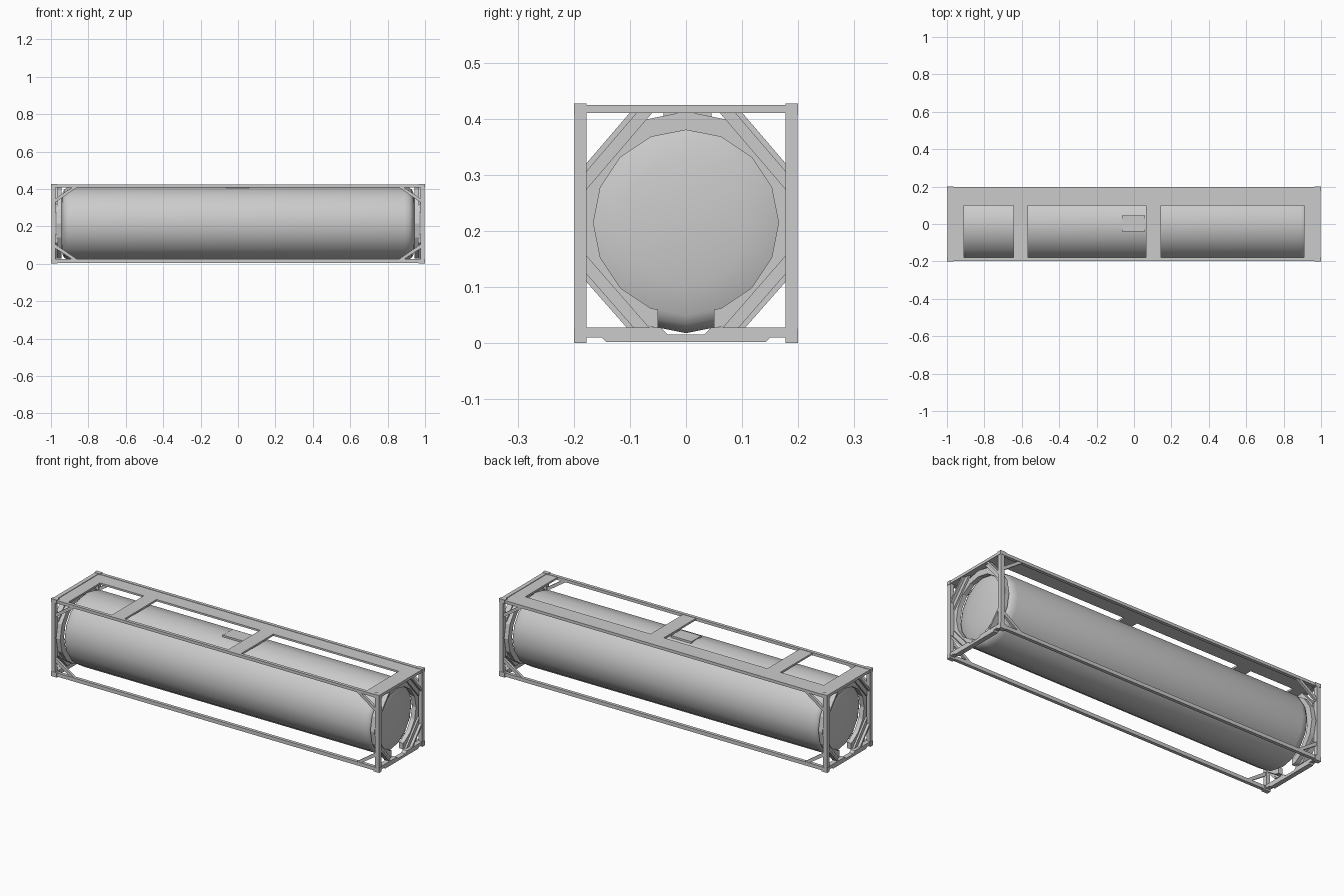
import bpy, bmesh
from math import sin, cos, pi

if "Cube" in bpy.data.objects:
    bpy.data.objects.remove(bpy.data.objects["Cube"])

CZ = 0.215          # height of the tank axis
SIDES = 16


def prism(name, pts, axis, lo, hi, mirror=""):
    """Extrude a 2D outline along an axis; X: (y,z), Y: (x,z), Z: (x,y)."""
    def place(p, t):
        return {"X": (t, p[0], p[1]), "Y": (p[0], t, p[1]), "Z": (p[0], p[1], t)}[axis]
    bm = bmesh.new()
    a = [bm.verts.new(place(p, lo)) for p in pts]
    b = [bm.verts.new(place(p, hi)) for p in pts]
    bm.faces.new(a)
    bm.faces.new(b)
    n = len(pts)
    for i in range(n):
        j = (i + 1) % n
        bm.faces.new((a[i], a[j], b[j], b[i]))
    return finish(name, bm, mirror)


def finish(name, bm, mirror=""):
    bmesh.ops.recalc_face_normals(bm, faces=bm.faces)
    me = bpy.data.meshes.new(name)
    bm.to_mesh(me)
    bm.free()
    ob = bpy.data.objects.new(name, me)
    bpy.context.collection.objects.link(ob)
    if mirror:
        m = ob.modifiers.new("Mirror", "MIRROR")
        m.use_axis = ("X" in mirror, "Y" in mirror, False)
        m.use_mirror_merge = False
    return ob


def box(name, x0, x1, y0, y1, z0, z1, mirror=""):
    return prism(name, [(x0, y0), (x1, y0), (x1, y1), (x0, y1)], "Z", z0, z1, mirror)


# Tank: lathed profile with rounded shoulders and shallow domed ends
half = [(0.89, 0.197), (0.915, 0.192), (0.93, 0.181), (0.938, 0.165),
        (0.948, 0.11), (0.953, 0.055)]
profile = [(-x, r) for x, r in reversed(half)] + half
bm = bmesh.new()
rings = [[bm.verts.new((x, r * cos(2 * pi * k / SIDES), CZ + r * sin(2 * pi * k / SIDES)))
          for k in range(SIDES)] for x, r in profile]
for r0, r1 in zip(rings, rings[1:]):
    for k in range(SIDES):
        j = (k + 1) % SIDES
        bm.faces.new((r0[k], r0[j], r1[j], r1[k]))
for ring, x in ((rings[0], -0.955), (rings[-1], 0.955)):
    tip = bm.verts.new((x, 0, CZ))
    for k in range(SIDES):
        bm.faces.new((ring[k], ring[(k + 1) % SIDES], tip))
tank = finish("tank", bm)
bpy.context.view_layer.objects.active = tank
tank.select_set(True)
bpy.ops.object.shade_smooth_by_angle(angle=0.7)

# Skirt rings holding the tank ends, open at the bottom for the outlet
angles = [-pi / 2 + 2 * pi * k / SIDES for k in range(1, SIDES)]


def arc(r):
    drop = CZ - r + 0.05 * (1 - cos(2 * pi / SIDES)) / sin(2 * pi / SIDES)
    return [(0.05, drop)] + [(r * cos(a), CZ + r * sin(a)) for a in angles] + [(-0.05, drop)]


prism("skirt_ring", arc(0.165) + arc(0.198)[::-1], "X", 0.945, 0.97, "X")

# Corner posts and corner fittings
box("corner_post", 0.975, 0.998, 0.177, 0.199, 0.0, 0.425, "XY")
for nm, z0, z1 in (("bottom_fitting", 0.0, 0.026), ("top_fitting", 0.407, 0.427)):
    box(nm, 0.965, 1.0, 0.177, 0.2, z0, z1, "XY")

# End rails: plain at the top, notched and chamfered at the bottom
box("top_end_rail", 0.975, 0.998, -0.177, 0.177, 0.41, 0.425, "X")
right = [(0.142, 0.002), (0.15, 0.01), (0.177, 0.01), (0.177, 0.028), (0.045, 0.028), (0.033, 0.016)]
prism("bottom_end_rail", right + [(-y, z) for y, z in reversed(right)], "X", 0.972, 0.998, "X")

# Long side rails
box("bottom_side_rail", -0.97, 0.97, 0.18, 0.198, 0.005, 0.025, "Y")
box("top_side_rail", -0.97, 0.97, 0.18, 0.198, 0.408, 0.424, "Y")

# Diagonal end braces: deep outer flange and wide recessed web
for nm, a, b, x0, x1 in (("flange", 0.0, 0.015, 0.965, 0.995), ("web", 0.015, 0.047, 0.968, 0.98)):
    k = 0.077 / 0.09
    prism("upper_end_brace_" + nm,
          [(0.178, 0.32 - a), (0.1 - a * k, 0.411), (0.1 - b * k, 0.411), (0.178, 0.32 - b)],
          "X", x0, x1, "XY")
    prism("lower_end_brace_" + nm,
          [(0.178, 0.11 + a), (0.105 - a * k, 0.027), (0.105 - b * k, 0.027), (0.178, 0.11 + b)],
          "X", x0, x1, "XY")

# Diagonal side braces
prism("upper_side_brace", [(0.976, 0.328), (0.976, 0.348), (0.885, 0.41), (0.857, 0.41)],
      "Y", 0.182, 0.196, "XY")
prism("lower_side_brace", [(0.976, 0.104), (0.976, 0.082), (0.885, 0.022), (0.857, 0.022)],
      "Y", 0.182, 0.196, "XY")

# Walkway along one side, end platforms and cross walks
Z0, Z1 = 0.412, 0.422
box("walkway", -0.976, 0.976, 0.1, 0.181, Z0, Z1)
box("end_platform", 0.91, 0.976, -0.181, 0.1, Z0, Z1, "X")
for i, (x0, x1) in enumerate(((-0.645, -0.567), (0.065, 0.145))):
    box("cross_walk_%d" % (i + 1), x0, x1, -0.181, 0.1, Z0, Z1)

# Manhole hatch on top of the tank
box("hatch", -0.065, 0.06, -0.04, 0.045, 0.39, 0.414)
